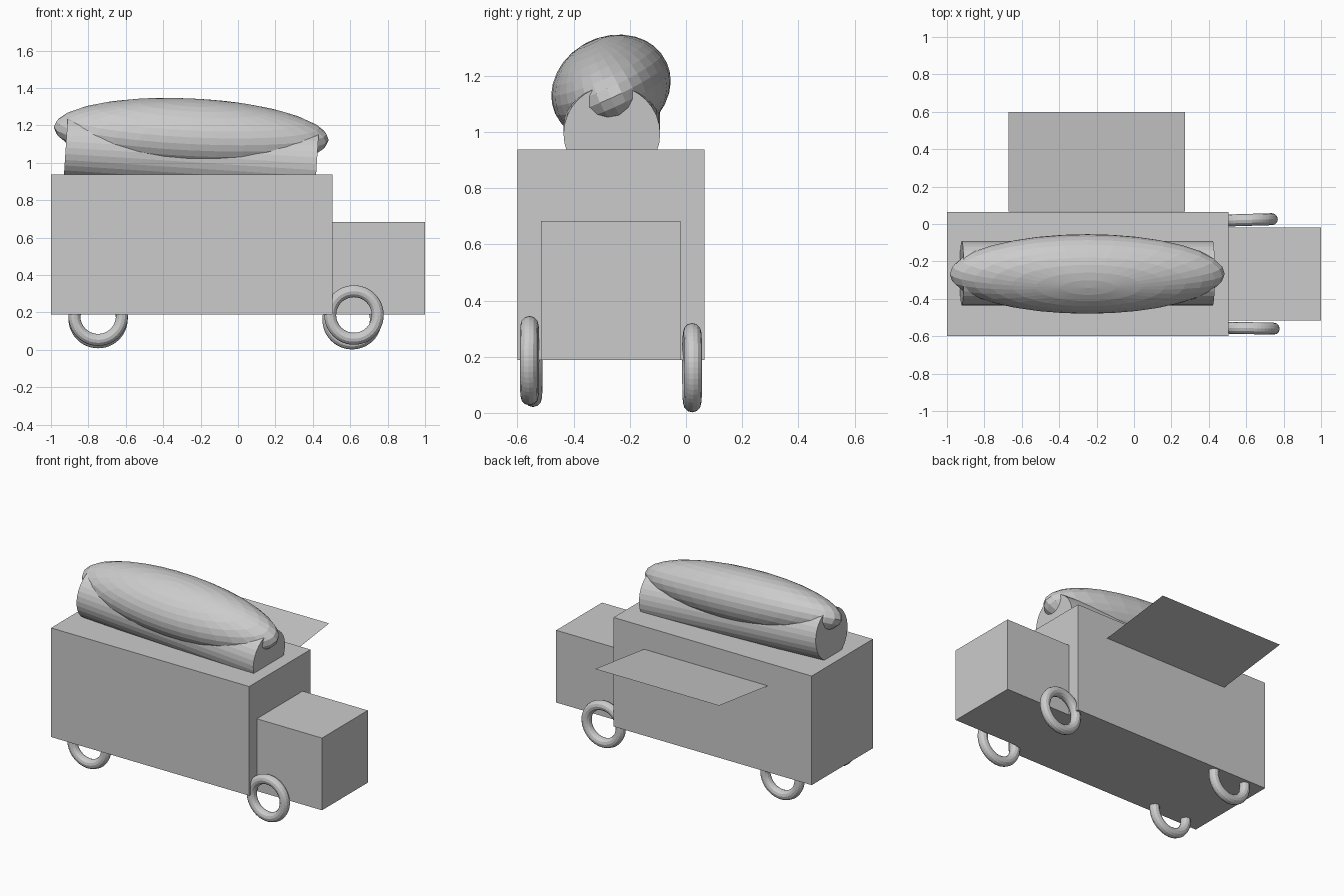
import bpy
from math import pi

if "Cube" in bpy.data.objects:
    bpy.data.objects.remove(bpy.data.objects["Cube"])


def finish(name, loc, rot=(0, 0, 0), scale=(1, 1, 1)):
    ob = bpy.context.object
    ob.name = name
    ob.location, ob.rotation_euler, ob.scale = loc, rot, scale
    return ob


def box(name, lo, hi):
    bpy.ops.mesh.primitive_cube_add(size=1)
    return finish(name, [(a + b) / 2 for a, b in zip(lo, hi)],
                  scale=[b - a for a, b in zip(lo, hi)])


# Truck body and cab
box("truck_body", (-1, -0.6, 0.188), (0.505, 0.065, 0.937))
box("cab", (0.505, -0.517, 0.188), (1, -0.02, 0.684))

# Wheels: open rings, slightly uneven
wheels = {
    "front_near_wheel": (0.62, -0.557, 0.186, -0.02),
    "front_far_wheel": (0.61, 0.022, 0.161, 0.03),
    "rear_near_wheel": (-0.748, -0.545, 0.18, 0.02),
    "rear_far_wheel": (-0.748, 0.022, 0.167, 0.03),
}
for name, (x, y, z, yaw) in wheels.items():
    bpy.ops.mesh.primitive_torus_add(major_radius=0.127, minor_radius=0.032,
                                     major_segments=48, minor_segments=12)
    finish(name, (x, y, z), (pi / 2, 0, yaw))

# Bun: a tilted cylinder lying along the roof
bpy.ops.mesh.primitive_cylinder_add(vertices=32, radius=0.172, depth=1.345)
finish("roof_bun", (-0.25, -0.264, 1.037), (0, pi / 2 + 0.065, 0))

# Sausage: a stretched sphere, rolled sideways and dipping to the front
bpy.ops.mesh.primitive_uv_sphere_add(segments=32, ring_count=16, radius=1)
finish("roof_sausage", (-0.25, -0.267, 1.156), (0.425, 0.048, 0),
       (0.736, 0.2186, 0.181))

# Serving hatch: flush panel with the awning folded out above it
x0, x1 = -0.67, 0.272
profile = [(0.066, 0.42), (0.067, 0.782), (0.6, 0.85)]
verts = [(x, y, z) for y, z in profile for x in (x0, x1)]
mesh = bpy.data.meshes.new("serving_awning")
mesh.from_pydata(verts, [], [(0, 2, 3, 1), (2, 4, 5, 3)])
bpy.context.collection.objects.link(bpy.data.objects.new("serving_awning", mesh))
